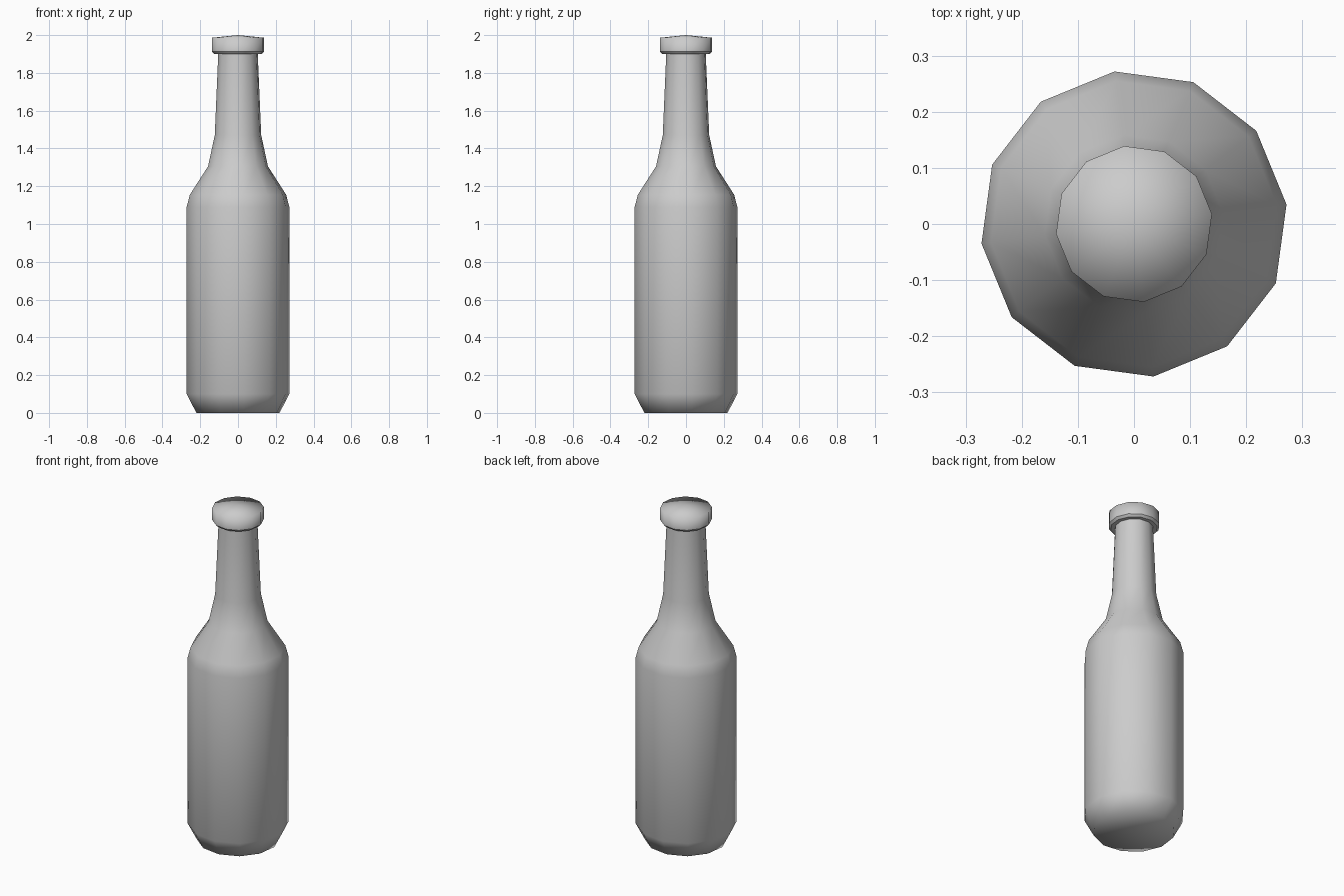
import bpy, bmesh
from math import sin, cos, pi, radians

default = bpy.data.objects.get("Cube")
if default:
    bpy.data.objects.remove(default, do_unlink=True)

SIDES = 12
TURN = radians(7.3)

grey = bpy.data.materials.new("plain grey")
grey.use_nodes = True
colour = (0.6, 0.6, 0.6, 1)
grey.diffuse_color = colour
grey.node_tree.nodes["Principled BSDF"].inputs["Base Color"].default_value = colour


def lathe(name, profile, sharp_rings=()):
    """Turn a bottom-to-top (radius, height) profile; radius 0 makes a pole."""
    bm = bmesh.new()
    rings = []
    for r, z in profile:
        count = SIDES if r else 1
        rings.append([bm.verts.new((r * cos(TURN + 2 * pi * i / SIDES),
                                    r * sin(TURN + 2 * pi * i / SIDES), z))
                      for i in range(count)])
    for low, high in zip(rings, rings[1:]):
        for i in range(SIDES):
            j = (i + 1) % SIDES
            if len(low) == 1:
                bm.faces.new((low[0], high[j], high[i]))
            elif len(high) == 1:
                bm.faces.new((low[i], low[j], high[0]))
            else:
                bm.faces.new((low[i], low[j], high[j], high[i]))
    for f in bm.faces:
        f.smooth = True
    for k in sharp_rings:
        for i in range(SIDES):
            bm.edges.get((rings[k][i], rings[k][(i + 1) % SIDES])).smooth = False
    mesh = bpy.data.meshes.new(name)
    bm.to_mesh(mesh)
    bm.free()
    mesh.materials.append(grey)
    obj = bpy.data.objects.new(name, mesh)
    bpy.context.collection.objects.link(obj)
    return obj


# Bottle: flat base, straight body, shoulder and tapering neck
lathe("bottle", [(0, 0), (0.222, 0), (0.274, 0.1), (0.274, 1.09), (0.257, 1.155),
                 (0.16, 1.305), (0.124, 1.47), (0.105, 1.91)])

# Cap: flat underside, small lower chamfer and a low domed top
lathe("cap", [(0, 1.9), (0.128, 1.9), (0.14, 1.913), (0.14, 1.986), (0, 2)],
      sharp_rings=(1, 2))
